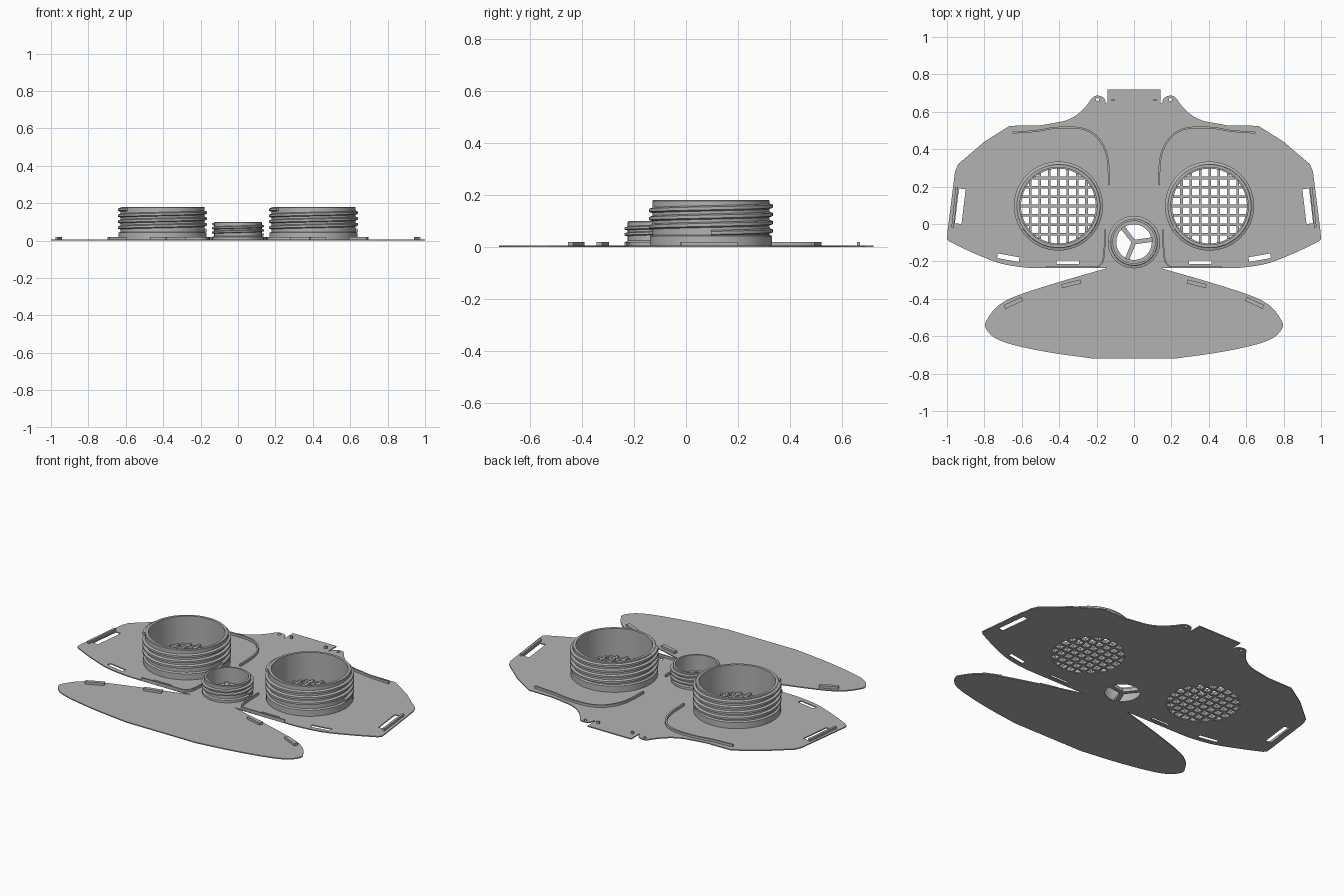
import bpy, bmesh, math
from mathutils import Vector

cube = bpy.data.objects.get("Cube")
if cube:
    bpy.data.objects.remove(cube, do_unlink=True)

GREY = (0.45, 0.45, 0.45, 1)
grey = bpy.data.materials.new("plain_grey")
grey.use_nodes = True
grey.diffuse_color = GREY
for node in grey.node_tree.nodes:
    if node.type == 'BSDF_PRINCIPLED':
        node.inputs["Base Color"].default_value = GREY

SHEET = 0.006     # sheet thickness
RIB = 0.02        # height of raised details
SEGS = 64


def finish(name, bm, smooth=False):
    bmesh.ops.recalc_face_normals(bm, faces=bm.faces)
    mesh = bpy.data.meshes.new(name)
    bm.to_mesh(mesh)
    bm.free()
    mesh.materials.append(grey)
    obj = bpy.data.objects.new(name, mesh)
    bpy.context.collection.objects.link(obj)
    for p in mesh.polygons:
        p.use_smooth = False
    if smooth:
        bpy.ops.object.select_all(action='DESELECT')
        obj.select_set(True)
        bpy.context.view_layer.objects.active = obj
        bpy.ops.object.shade_smooth_by_angle(angle=math.radians(30))
    return obj


def prism(name, loops, z0, z1):
    """Filled outline with holes, given thickness."""
    curve = bpy.data.curves.new(name + "_outline", 'CURVE')
    curve.dimensions = '2D'
    curve.fill_mode = 'BOTH'
    curve.extrude = (z1 - z0) / 2
    for loop in loops:
        spline = curve.splines.new('POLY')
        spline.points.add(len(loop) - 1)
        for pt, (x, y) in zip(spline.points, loop):
            pt.co = (x, y, 0, 1)
        spline.use_cyclic_u = True
    temp = bpy.data.objects.new(name + "_temp", curve)
    bpy.context.collection.objects.link(temp)
    bpy.context.view_layer.update()
    mesh = bpy.data.meshes.new_from_object(
        temp.evaluated_get(bpy.context.evaluated_depsgraph_get()))
    bm = bmesh.new()
    bm.from_mesh(mesh)
    bpy.data.objects.remove(temp, do_unlink=True)
    bpy.data.curves.remove(curve)
    bpy.data.meshes.remove(mesh)
    bmesh.ops.translate(bm, verts=bm.verts, vec=(0, 0, (z0 + z1) / 2))
    bmesh.ops.remove_doubles(bm, verts=bm.verts, dist=0.00002)
    return finish(name, bm)


def smooth_path(pts, steps=6):
    """Rounded path through the given points."""
    p = [Vector(q) for q in pts]
    p = [2 * p[0] - p[1]] + p + [2 * p[-1] - p[-2]]
    out = []
    for a, b, c, d in zip(p, p[1:], p[2:], p[3:]):
        for i in range(steps):
            t = i / steps
            out.append(0.5 * (2 * b + (c - a) * t + (2 * a - 5 * b + 4 * c - d) * t**2
                              + (3 * b - a - 3 * c + d) * t**3))
    return [tuple(v) for v in out] + [tuple(pts[-1])]


def strip(pts, width):
    """Closed outline of a band following a path."""
    p = [Vector(q) for q in pts]
    left, right = [], []
    for i, q in enumerate(p):
        d = (p[min(i + 1, len(p) - 1)] - p[max(i - 1, 0)]).normalized()
        n = Vector((-d.y, d.x)) * width / 2
        left.append(tuple(q + n))
        right.append(tuple(q - n))
    return left + right[::-1]


def bar(x, y, length, width, degrees):
    a = math.radians(degrees)
    dx, dy = math.cos(a) * length / 2, math.sin(a) * length / 2
    return strip([(x - dx, y - dy), (x + dx, y + dy)], width)


def circle(x, y, r, n=SEGS):
    return [(x + r * math.cos(math.tau * i / n), y + r * math.sin(math.tau * i / n))
            for i in range(n)]


def mirror(loop):
    return [(-x, y) for x, y in loop]


def both(loop):
    return [loop, mirror(loop)]


def closed(half):
    return half + mirror(half)[::-1]


def lathe(name, x, y, profile):
    bm = bmesh.new()
    rings = [[bm.verts.new((px, py, z)) for px, py in circle(x, y, r)] for r, z in profile]
    for a, b in zip(rings, rings[1:] + rings[:1]):
        for i in range(SEGS):
            j = (i + 1) % SEGS
            bm.faces.new((a[i], a[j], b[j], b[i]))
    return finish(name, bm, True)


def thread(name, x, y, r_in, r_out, z, pitch, turns):
    bm = bmesh.new()
    h = pitch * 0.36
    section = [(r_in, -h), (r_out, -h * 0.5), (r_out, h * 0.5), (r_in, h)]
    rows = []
    for i in range(int(turns * SEGS) + 1):
        a = math.tau * i / SEGS
        rows.append([bm.verts.new((x + r * math.cos(a), y + r * math.sin(a),
                                   z + dz + pitch * i / SEGS)) for r, dz in section])
    for a, b in zip(rows, rows[1:]):
        for k in range(4):
            m = (k + 1) % 4
            bm.faces.new((a[k], a[m], b[m], b[k]))
    bm.faces.new(rows[0])
    bm.faces.new(rows[-1])
    return finish(name, bm, True)


def threaded_collar(name, x, y, r_in, r_out, height, base, turns):
    core = r_out - 0.013
    lathe(name + "_tube", x, y, [
        (r_in, 0.002), (r_out - 0.003, 0.002), (r_out - 0.003, base), (core, base + 0.005),
        (core, height - 0.003), (core - 0.003, height), (r_in, height)])
    pitch = (height - base - 0.024) / turns
    thread(name + "_thread", x, y, core - 0.002, r_out, base + 0.012, pitch, turns)


# Main sheet
EYE_X, EYE_Y, EYE_R = 0.404, 0.096, 0.2
VENT_Y, VENT_R = -0.097, 0.095
FOLD = -0.236
upper = smooth_path([(0.15, 0.645), (0.16, 0.673), (0.19, 0.686), (0.22, 0.678), (0.25, 0.638),
                     (0.3, 0.588), (0.36, 0.555), (0.43, 0.54), (0.5, 0.527)], 4)
lower = smooth_path([(0.985, -0.095), (0.87, -0.15), (0.74, -0.203), (0.65, -0.224),
                     (0.56, -0.235)], 3)
side = [(0.57, 0.526), (0.665, 0.525), (0.8, 0.44), (0.94, 0.32), (0.957, 0.28),
        (0.997, -0.04), (1.0, -0.08)]
half = [(0.143, 0.72), (0.143, 0.645)] + upper + side + lower + [(0.47, FOLD)]
holes = [circle(0, VENT_Y, VENT_R)]
for loop in (circle(EYE_X, EYE_Y, EYE_R), circle(0.195, 0.665, 0.009, 16),
             strip([(0.918, 0.188), (0.94, 0.002)], 0.036),
             bar(0.355, -0.205, 0.12, 0.018, 0), bar(0.672, -0.18, 0.118, 0.025, 10)):
    holes += both(loop)
prism("main_sheet", [closed(half)] + holes, 0, SHEET)

# Folding lower flap
flap = [(0.145, FOLD)] + smooth_path(
    [(0.15, -0.238), (0.4, -0.31), (0.63, -0.385), (0.73, -0.44), (0.785, -0.51),
     (0.795, -0.55), (0.75, -0.605), (0.65, -0.645), (0.45, -0.687), (0.23, -0.718)], 5)
prism("lower_flap", [closed(flap)], 0, SHEET)

# Raised ribs, strap stops and locating pegs
raised = {
    "brow_rib": strip(smooth_path([(0.65, 0.488), (0.52, 0.498), (0.42, 0.514), (0.3, 0.514),
                                   (0.22, 0.485), (0.165, 0.42), (0.14, 0.34), (0.133, 0.21)]), 0.01),
    "nose_rib": strip(smooth_path([(0.155, -0.03), (0.158, -0.13), (0.166, -0.195),
                                   (0.19, -0.226), (0.24, -0.231), (0.47, -0.232)]), 0.008),
    "strap_stop": strip([(0.947, 0.197), (0.97, -0.02)], 0.013),
    "inner_flap_tab": bar(0.335, -0.32, 0.105, 0.022, -14),
    "outer_flap_tab": bar(0.645, -0.422, 0.105, 0.022, -25),
    "locating_peg": bar(0.112, 0.663, 0.014, 0.01, 0),
}
for name, loop in raised.items():
    for tag, shape in zip(("left", "right"), both(loop)):
        prism(name + "_" + tag, [shape], SHEET / 2, RIB)

# Eye collars with square gratings
for tag, x in (("left", EYE_X), ("right", -EYE_X)):
    threaded_collar("eye_collar_" + tag, x, EYE_Y, 0.207, 0.238, 0.18, 0.042, 3.6)
    for i in range(-3, 4):
        d = i * 0.05
        chord = 2 * math.sqrt((EYE_R + 0.003) ** 2 - d * d)
        prism("grating_upright_" + tag, [bar(x + d, EYE_Y, chord, 0.014, 90)], 0, RIB)
        prism("grating_crossbar_" + tag, [bar(x, EYE_Y + d, chord, 0.014, 0)], 0, RIB)

# Central vent with three spokes
threaded_collar("vent_collar", 0, VENT_Y, 0.113, 0.14, 0.1, 0.02, 2.5)
for angle in (8, 128, 248):
    a = math.radians(angle)
    r = VENT_R + 0.005
    prism("vent_spoke", [strip([(0, VENT_Y), (r * math.cos(a), VENT_Y + r * math.sin(a))], 0.024)],
          0, RIB)
